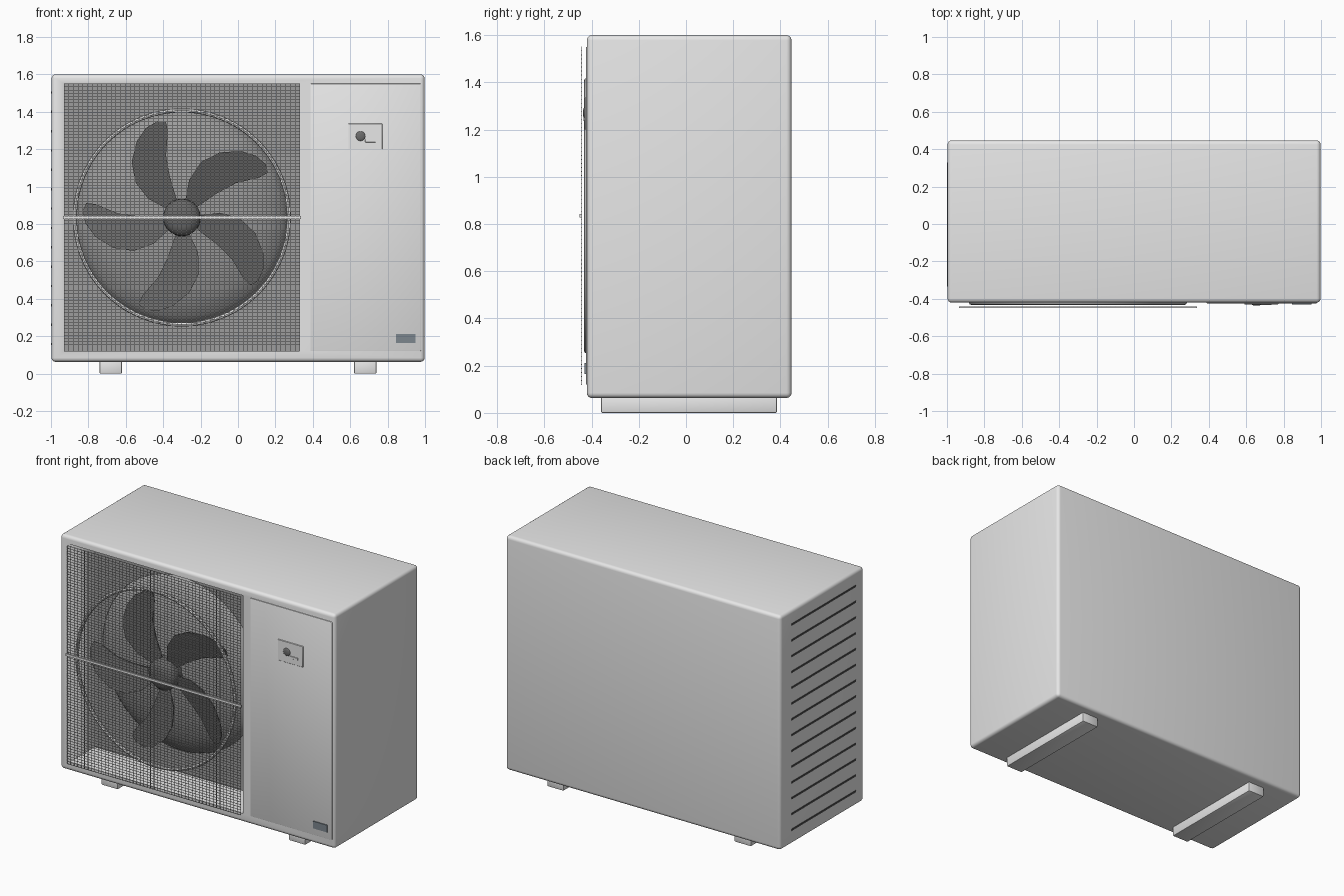
import bpy, bmesh, math
from mathutils import Vector, Matrix

if "Cube" in bpy.data.objects:
    bpy.data.objects.remove(bpy.data.objects["Cube"])


def material(name, rgb):
    m = bpy.data.materials.new(name)
    m.diffuse_color = (*rgb, 1)
    m.use_nodes = True
    m.node_tree.nodes["Principled BSDF"].inputs["Base Color"].default_value = m.diffuse_color
    return m


CASING = material("casing light grey", (0.80, 0.80, 0.80))
WIRE = material("wire grey", (0.42, 0.42, 0.42))
SHROUD = material("shroud grey", (0.34, 0.34, 0.34))
FAN = material("fan dark grey", (0.15, 0.15, 0.15))
DARK = material("slot dark grey", (0.08, 0.08, 0.08))
PLATE = material("plate blue grey", (0.20, 0.24, 0.27))

FX, FZ = -0.30, 0.835          # fan axis
X0, X1, Z0, Z1 = -0.93, 0.33, 0.12, 1.55   # grille opening


def finish(name, bm, mat, smooth=True):
    me = bpy.data.meshes.new(name)
    bm.to_mesh(me)
    bm.free()
    ob = bpy.data.objects.new(name, me)
    bpy.context.collection.objects.link(ob)
    me.materials.append(mat)
    bpy.ops.object.select_all(action='DESELECT')
    ob.select_set(True)
    bpy.context.view_layer.objects.active = ob
    if smooth:
        bpy.ops.object.shade_smooth_by_angle(angle=math.radians(40))
    return ob


def add_box(bm, lo, hi):
    lo, hi = Vector(lo), Vector(hi)
    mat = Matrix.Translation((lo + hi) / 2) @ Matrix.Diagonal((*(hi - lo), 1))
    bmesh.ops.create_cube(bm, size=1, matrix=mat)


def box(name, lo, hi, mat, bevel=0.0, segments=3):
    bm = bmesh.new()
    add_box(bm, lo, hi)
    if bevel:
        bmesh.ops.bevel(bm, geom=bm.edges[:], offset=bevel, segments=segments,
                        profile=0.5, affect='EDGES')
    return finish(name, bm, mat)


def lathe(name, profile, mat, steps=64, closed=False):
    """Spin (radius, y) points around the fan axis."""
    bm = bmesh.new()
    rings = []
    for r, y in profile:
        rings.append([bm.verts.new((FX + r * math.cos(math.tau * i / steps), y,
                                    FZ + r * math.sin(math.tau * i / steps)))
                      for i in range(steps)])
    pairs = list(zip(rings, rings[1:]))
    if closed:
        pairs.append((rings[-1], rings[0]))
    for a, b in pairs:
        for i in range(steps):
            j = (i + 1) % steps
            bm.faces.new((a[i], b[i], b[j], a[j]))
    if not closed:
        bmesh.ops.remove_doubles(bm, verts=bm.verts[:], dist=1e-5)
    bmesh.ops.recalc_face_normals(bm, faces=bm.faces[:])
    return finish(name, bm, mat)


# Casing with a deep recess behind the grille
casing = box("casing", (-0.997, -0.42, 0.063), (0.998, 0.447, 1.6), CASING, 0.022, 4)
cutter = box("recess_cutter", (X0, -0.6, Z0), (X1, -0.15, Z1), CASING)
cutter.hide_render = True
cut = casing.modifiers.new("recess", 'BOOLEAN')
cut.operation, cut.object, cut.solver = 'DIFFERENCE', cutter, 'EXACT'
bpy.context.view_layer.objects.active = casing
bpy.ops.object.modifier_apply(modifier=cut.name)
bpy.data.objects.remove(cutter)
box("recess_back", (X0, -0.156, Z0), (X1, -0.149, Z1), SHROUD)

# Domed housing behind the fan and the ring on the grille
lathe("fan_housing", [(0.57, -0.15), (0.565, -0.165), (0.53, -0.2), (0.45, -0.24),
                      (0.33, -0.27), (0.18, -0.288), (0.0, -0.295)], SHROUD)
lathe("shroud_ring", [(0.572 + 0.011 * math.cos(math.tau * k / 8),
                       -0.421 + 0.011 * math.sin(math.tau * k / 8)) for k in range(8)],
      CASING, 96, True)

# Five swept, pitched fan blades
outline = [(-0.02, 0.06), (-0.035, 0.12), (-0.065, 0.22), (-0.085, 0.33), (-0.075, 0.46),
           (-0.085, 0.51), (-0.13, 0.515), (-0.19, 0.48), (-0.24, 0.41), (-0.268, 0.30),
           (-0.25, 0.19), (-0.18, 0.10), (-0.08, 0.045)]
bm = bmesh.new()
for k in range(5):
    a = math.tau * k / 5
    c, s = math.cos(a), math.sin(a)
    sides = []
    for off in (-0.004, 0.004):
        sides.append([bm.verts.new((FX + c * x - s * z, -0.345 + off + 0.28 * (x + 0.13),
                                    FZ + s * x + c * z)) for x, z in outline])
    front, back = sides
    bm.faces.new(front)
    bm.faces.new(back[::-1])
    n = len(outline)
    for i in range(n):
        j = (i + 1) % n
        bm.faces.new((front[j], front[i], back[i], back[j]))
bmesh.ops.recalc_face_normals(bm, faces=bm.faces[:])
finish("fan_blades", bm, FAN)

# Domed hub
lathe("fan_hub", [(0.0, -0.395), (0.05, -0.391), (0.08, -0.38), (0.097, -0.36),
                  (0.1, -0.34), (0.1, -0.28), (0.0, -0.28)], FAN, 32)

# Wire grille with a cross bar
bm = bmesh.new()
nx, nz, w = 50, 84, 0.0013
for i in range(nx + 1):
    x = X0 + (X1 - X0) * i / nx
    add_box(bm, (x - w, -0.443, Z0), (x + w, -0.441, Z1))
for i in range(nz + 1):
    z = Z0 + (Z1 - Z0) * i / nz
    add_box(bm, (X0, -0.445, z - w), (X1, -0.443, z + w))
finish("wire_grille", bm, WIRE, False)
box("grille_bar", (X0 - 0.006, -0.45, FZ - 0.007), (X1 + 0.008, -0.44, FZ + 0.007), CASING)

# Service panel with latch and nameplate
box("service_panel", (0.387, -0.424, 0.12), (0.978, -0.41, 1.55), CASING, 0.003, 2)
box("latch_plate", (0.59, -0.43, 1.2), (0.772, -0.423, 1.337), CASING, 0.002, 1)
bm = bmesh.new()
bmesh.ops.create_uvsphere(bm, u_segments=24, v_segments=12, radius=0.026,
                          matrix=Matrix.Translation((0.655, -0.429, 1.27))
                          @ Matrix.Diagonal((1, 0.3, 1, 1)))
finish("latch_knob", bm, FAN)
box("latch_slot", (0.68, -0.434, 1.237), (0.735, -0.429, 1.252), CASING, 0.001, 1)
box("nameplate", (0.845, -0.43, 0.165), (0.948, -0.423, 0.212), PLATE)

# Side vent slots on the left face
bm = bmesh.new()
for i in range(14):
    z = 0.158 + 0.1035 * i
    add_box(bm, (-1.0, -0.335, z - 0.006), (-0.99, 0.33, z + 0.006))
finish("side_vents", bm, DARK, False)

# Two skid feet
for side, x in (("left", -0.68), ("right", 0.68)):
    box(side + "_foot", (x - 0.06, -0.36, 0), (x + 0.06, 0.385, 0.07), CASING, 0.006, 2)
